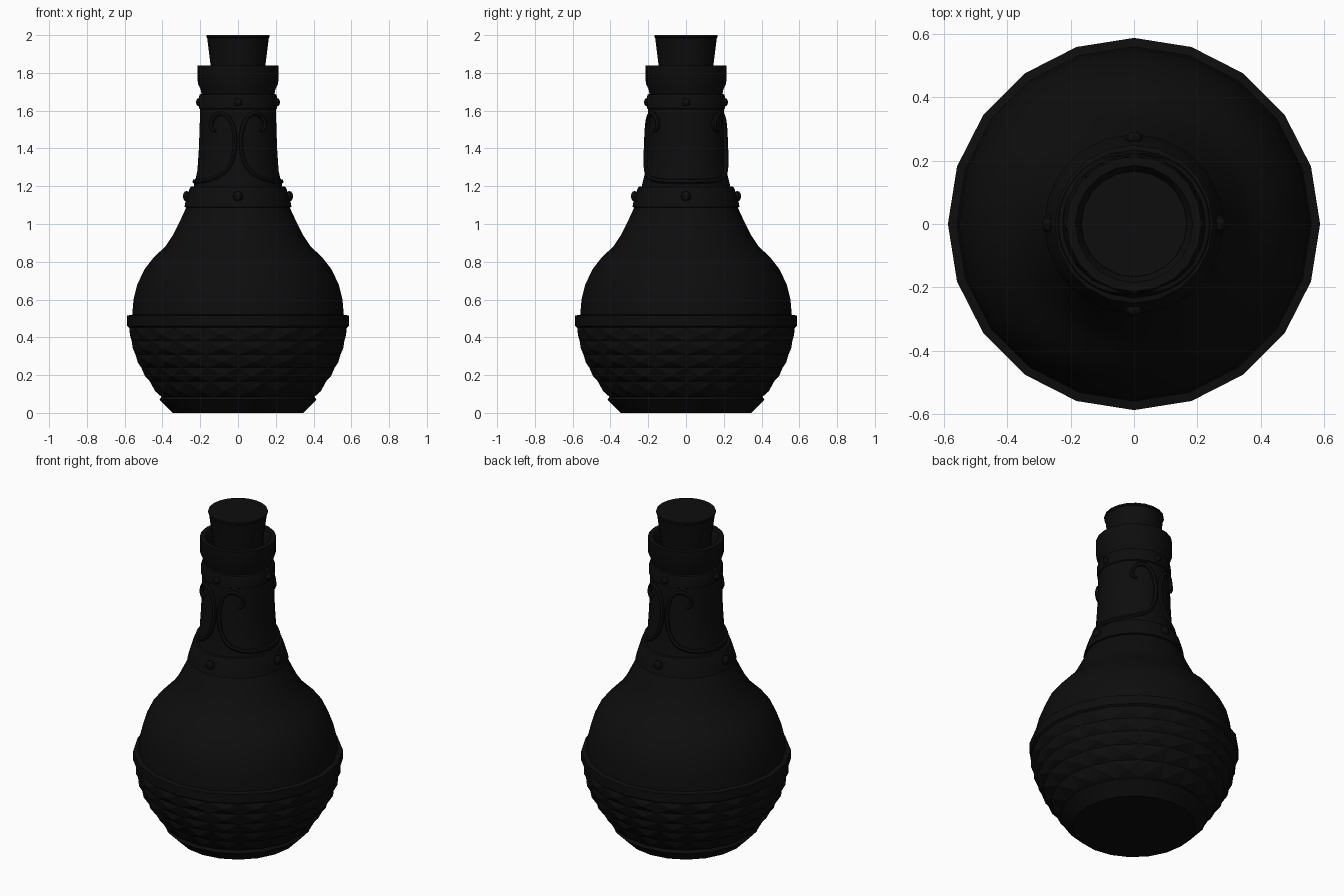
import bpy, bmesh, math

if "Cube" in bpy.data.objects:
    bpy.data.objects.remove(bpy.data.objects["Cube"])

SIDES = 20
dark = bpy.data.materials.new("dark")
dark.diffuse_color = (0.004, 0.004, 0.004, 1)
dark.use_nodes = True
dark.node_tree.nodes["Principled BSDF"].inputs["Base Color"].default_value = dark.diffuse_color


def finish(obj, angle=30):
    obj.data.materials.append(dark)
    bpy.ops.object.select_all(action='DESELECT')
    obj.select_set(True)
    bpy.context.view_layer.objects.active = obj
    bpy.ops.object.shade_smooth_by_angle(angle=math.radians(angle))
    return obj


def lathe(name, profile, cap_start=False, cap_end=False, closed=False, poke=0.0, angle=30):
    """Revolve an (r, z) profile, optionally raising each face into a pyramid."""
    bm = bmesh.new()
    rings = [[bm.verts.new((r * math.cos(2 * math.pi * i / SIDES),
                            r * math.sin(2 * math.pi * i / SIDES), z))
              for i in range(SIDES)] for r, z in profile]
    pairs = list(zip(rings, rings[1:]))
    if closed:
        pairs.append((rings[-1], rings[0]))
    for a, b in pairs:
        for i in range(SIDES):
            j = (i + 1) % SIDES
            bm.faces.new((a[i], a[j], b[j], b[i]))
    if cap_start:
        bm.faces.new(rings[0][::-1])
    if cap_end:
        bm.faces.new(rings[-1])
    bm.normal_update()
    if poke:
        bmesh.ops.poke(bm, faces=bm.faces[:], offset=poke)
    else:
        bmesh.ops.recalc_face_normals(bm, faces=bm.faces[:])
    mesh = bpy.data.meshes.new(name)
    bm.to_mesh(mesh)
    bm.free()
    obj = bpy.data.objects.new(name, mesh)
    bpy.context.collection.objects.link(obj)
    return finish(obj, angle)


# Foot and quilted lower bowl
lathe("foot", [(.345, 0), (.415, .07), (.405, .085)], cap_start=True)
lathe("quilted_bowl", [(.405, .085), (.465, .165), (.512, .24), (.543, .31),
                       (.563, .38), (.575, .455)], poke=.018, angle=5)

# Belt around the widest point
lathe("belt", [(.575, .45), (.588, .46), (.588, .515), (.56, .52)])

# Smooth upper bowl and neck
lathe("upper_bowl", [(.56, .52), (.553, .6), (.533, .68), (.495, .76), (.445, .825),
                     (.385, .88), (.345, .94), (.305, 1.02), (.273, 1.09)])
NECK = [(.24, 1.17), (.232, 1.21), (.215, 1.28), (.207, 1.4), (.2, 1.61)]
lathe("neck", NECK)

# Collar, upper ring and lip
lathe("collar", [(.265, 1.085), (.284, 1.09), (.277, 1.12), (.257, 1.185),
                 (.25, 1.197), (.228, 1.2)])
lathe("neck_ring", [(.195, 1.605), (.207, 1.612), (.207, 1.672), (.203, 1.685), (.19, 1.69)])
lathe("lip", [(.19, 1.67), (.197, 1.71), (.213, 1.745), (.214, 1.84),
              (.185, 1.84), (.165, 1.81), (.155, 1.74)])

# Cork stopper
lathe("cork", [(.138, 1.76), (.145, 1.84), (.163, 1.985), (.168, 1.99), (.167, 2.0)],
      cap_start=True, cap_end=True)


# Small faceted studs at the four quarters
def stud(name, radius, z, size, turn):
    bpy.ops.mesh.primitive_uv_sphere_add(
        segments=8, ring_count=6, radius=size,
        location=(radius * math.cos(turn), radius * math.sin(turn), z),
        rotation=(0, math.pi / 2, turn))
    obj = bpy.context.object
    obj.name = name
    obj.scale.z = .7
    finish(obj)


for q in range(4):
    turn = q * math.pi / 2
    stud(f"collar_stud_{q}", .272, 1.147, .028, turn)
    stud(f"ring_stud_{q}", .207, 1.645, .022, turn)


# Raised scrollwork on the neck: one lyre shape on each side
def neck_radius(z):
    for (r0, z0), (r1, z1) in zip(NECK, NECK[1:]):
        if z <= z1:
            return r0 + (r1 - r0) * (z - z0) / (z1 - z0)
    return NECK[-1][0]


# (degrees from front centre, height), curl first, ending under the side
HALF = [(35, 1.49), (44, 1.50), (43, 1.55), (33, 1.585), (20, 1.585), (9, 1.54),
        (4, 1.46), (5, 1.38), (11, 1.31), (24, 1.255), (45, 1.23), (70, 1.225)]
LYRE = HALF + [(90, 1.225)] + [(180 - a, z) for a, z in HALF[::-1]]

for name, side in (("right_scroll", 1), ("left_scroll", -1)):
    curve = bpy.data.curves.new(name, 'CURVE')
    curve.dimensions = '3D'
    curve.bevel_depth = .013
    curve.bevel_resolution = 1
    curve.resolution_u = 4
    curve.use_fill_caps = True
    spline = curve.splines.new('NURBS')
    spline.points.add(len(LYRE) - 1)
    spline.use_endpoint_u = True
    spline.order_u = 3
    for i, (p, (deg, z)) in enumerate(zip(spline.points, LYRE)):
        a = math.radians(deg)
        r = neck_radius(z) + .004
        p.co = (side * r * math.sin(a), -r * math.cos(a), z, 1)
        p.radius = .6 if i in (0, len(LYRE) - 1) else 1
    obj = bpy.data.objects.new(name, curve)
    bpy.context.collection.objects.link(obj)
    bpy.ops.object.select_all(action='DESELECT')
    obj.select_set(True)
    bpy.context.view_layer.objects.active = obj
    bpy.ops.object.convert(target='MESH')
    finish(bpy.context.object, 50)
